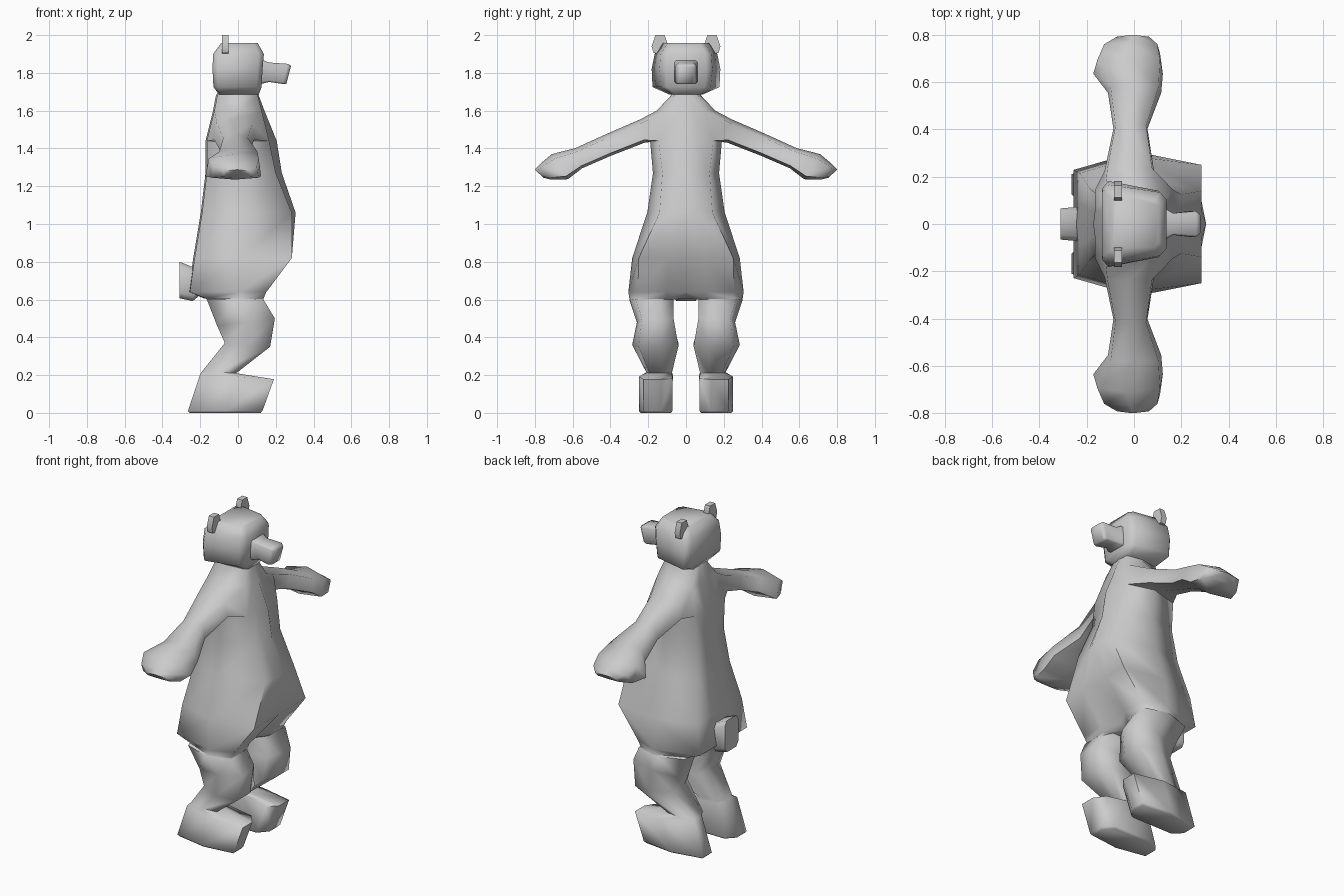
import bpy, bmesh, math

if "Cube" in bpy.data.objects:
    bpy.data.objects.remove(bpy.data.objects["Cube"])

fur = bpy.data.materials.new("grey_fur")
fur.diffuse_color = (0.6, 0.6, 0.6, 1)
fur.use_nodes = True
fur.node_tree.nodes["Principled BSDF"].inputs["Base Color"].default_value = fur.diffuse_color


def skin(bm, loops, skip=()):
    """Bridge successive vertex loops with quads, leaving out centre-plane and skipped faces."""
    n = len(loops[0])
    for r, (a, b) in enumerate(zip(loops, loops[1:])):
        for i in range(n):
            j = (i + 1) % n
            quad = (a[i], a[j], b[j], b[i])
            if (r, i) in skip or all(abs(v.co.y) < 1e-6 for v in quad):
                continue
            bm.faces.new(quad)


def finish(bm, name, mirror=False, merge=False, angle=62):
    bmesh.ops.recalc_face_normals(bm, faces=bm.faces)
    me = bpy.data.meshes.new(name)
    bm.to_mesh(me)
    bm.free()
    me.materials.append(fur)
    ob = bpy.data.objects.new(name, me)
    bpy.context.collection.objects.link(ob)
    if mirror:
        mod = ob.modifiers.new("mirror", 'MIRROR')
        mod.use_axis = (False, True, False)
        mod.use_mirror_merge = merge
    bpy.ops.object.select_all(action='DESELECT')
    bpy.context.view_layer.objects.active = ob
    ob.select_set(True)
    bpy.ops.object.shade_smooth_by_angle(angle=math.radians(angle))


def loft(name, rings, mirror=False, angle=62):
    """Closed tube through rings with capped ends."""
    bm = bmesh.new()
    loops = [[bm.verts.new(p) for p in ring] for ring in rings]
    skin(bm, loops)
    bm.faces.new(loops[0])
    bm.faces.new(loops[-1])
    finish(bm, name, mirror, angle=angle)


def octagon(u0, u1, v0, v1, c=0.25):
    """Chamfered rectangle as eight 2D points."""
    du, dv = (u1 - u0) * c, (v1 - v0) * c
    return [(u0 + du, v0), (u1 - du, v0), (u1, v0 + dv), (u1, v1 - dv),
            (u1 - du, v1), (u0 + du, v1), (u0, v1 - dv), (u0, v0 + dv)]


def half_ring(zb, zf, xb, xf, yin, w, wb, wf, xm, xcb, xcf):
    """One side of a section: inner edge at yin, widest (w) at xm,
    half widths wb and wf at back and front, inner corners at xcb and xcf."""
    pts = [(xcf, yin), (xf, yin + 0.4 * (wf - yin)), (xf, wf), (xm, w),
           (xb, wb), (xb, yin + 0.4 * (wb - yin)), (xcb, yin), (xm, yin)]
    return [(x, y, zb + (zf - zb) * (x - xb) / (xf - xb)) for x, y in pts]


def torso_ring(z, xb, xf, w, wf, xc):
    """Torso section; xc is the front at the centre line."""
    return half_ring(z, z, xb, xf, 0, w, 0.75 * w, wf, 0.01, xb - 0.007, xc)


def leg_ring(zb, zf, xb, xf, y0, y1):
    """Leg section between y0 and y1, tilted from zb at the back to zf at the front."""
    d, w = xf - xb, y1 - y0
    return half_ring(zb, zf, xb, xf, y0, y1, y0 + 0.78 * w, y0 + 0.86 * w,
                     xb + 0.5 * d, xb + 0.13 * d, xf - 0.13 * d)


# Neck, shoulders, belly and hips
rings = [torso_ring(*r) for r in [
    (1.73, -0.08, 0.09, 0.08, 0.06, 0.10),
    (1.68, -0.11, 0.105, 0.08, 0.06, 0.11),
    (1.60, -0.125, 0.125, 0.155, 0.10, 0.14),
    (1.44, -0.165, 0.165, 0.19, 0.145, 0.205),
    (1.27, -0.165, 0.20, 0.175, 0.125, 0.232),
    (1.06, -0.19, 0.285, 0.205, 0.14, 0.305),
    (0.82, -0.23, 0.285, 0.285, 0.25, 0.285),
    (0.64, -0.255, 0.15, 0.305, 0.255, 0.09),
    (0.605, -0.17, 0.135, 0.30, 0.25, 0.06)]]
# Thigh, knee, ankle and foot
rings += [leg_ring(*r) for r in [
    (0.60, 0.60, -0.165, 0.135, 0.066, 0.30),
    (0.46, 0.50, -0.11, 0.195, 0.065, 0.26),
    (0.37, 0.35, -0.07, 0.17, 0.04, 0.285),
    (0.22, 0.21, -0.19, -0.01, 0.075, 0.21),
    (0.205, 0.178, -0.20, 0.19, 0.07, 0.25),
    (0.01, 0.012, -0.265, 0.13, 0.072, 0.25),
    (0.0, 0.0, -0.255, 0.12, 0.08, 0.24)]]
bm = bmesh.new()
loops = [[bm.verts.new(p) for p in r] for r in rings]
skin(bm, loops, skip={(2, 2), (2, 3)})      # shoulder opening
bm.faces.new(loops[0])
bm.faces.new(loops[-1])

# Arm and mitten hand grown from the shoulder opening
arm = [[loops[2][i] for i in (2, 3, 4)] + [loops[3][i] for i in (4, 3, 2)]]
for yt, yb, xb, xf, z0, z1 in [(0.24, 0.22, -0.125, 0.085, 1.43, 1.555),
                               (0.42, 0.40, -0.087, 0.057, 1.36, 1.477),
                               (0.585, 0.55, -0.11, 0.115, 1.295, 1.402),
                               (0.71, 0.625, -0.172, 0.122, 1.237, 1.37),
                               (0.77, 0.715, -0.14, 0.11, 1.235, 1.32),
                               (0.80, 0.755, -0.08, 0.07, 1.245, 1.288)]:
    h, xm = z1 - z0, (xb + xf) / 2
    pts = [(xf * 0.9, z1 - 0.18 * h), (xm, z1), (xb * 0.9, z1 - 0.18 * h),
           (xb, z0 + 0.12 * h), (xm, z0), (xf, z0 + 0.12 * h)]
    arm.append([bm.verts.new((x, yb + (yt - yb) * (z - z0) / h, z)) for x, z in pts])
skin(bm, arm)
bm.faces.new(arm[-1])
finish(bm, "body", True, True, 80)

# Head, wider at the back than the face
head = []
for z, xb, xf, wb, wf in [(1.685, -0.10, 0.11, 0.09, 0.07), (1.725, -0.13, 0.125, 0.183, 0.125),
                          (1.82, -0.135, 0.13, 0.187, 0.135), (1.90, -0.132, 0.137, 0.17, 0.13),
                          (1.957, -0.09, 0.105, 0.13, 0.095)]:
    head.append([(xb + (xf - xb) * u, v * (wb + (wf - wb) * u), z)
                 for u, v in octagon(0, 1, -1, 1, 0.1)])
loft("head", head, angle=75)

# Snout, flared where it meets the face
loft("snout", [[(x + (z - z0) * s, y, z) for y, z in octagon(-w, w, z0, z1, 0.08)]
               for x, w, z0, z1, s in [(0.10, 0.062, 1.745, 1.865, 0),
                                       (0.138, 0.062, 1.745, 1.865, 0),
                                       (0.165, 0.046, 1.752, 1.855, 0),
                                       (0.235, 0.055, 1.742, 1.848, 0.26),
                                       (0.256, 0.042, 1.742, 1.838, 0.26)]])

# Ears
ear = [(0.115, 1.90), (0.172, 1.905), (0.182, 1.94), (0.162, 2.0), (0.113, 2.0), (0.095, 1.945)]
loft("ears", [[(x, y, z) for y, z in ear] for x in (-0.085, -0.05)], True)

# Tail stub
loft("tail", [[(x, y, z) for y, z in octagon(-w, w, z0, z1, 0.15)]
              for x, w, z0, z1 in [(-0.18, 0.05, 0.64, 0.73), (-0.24, 0.072, 0.592, 0.772),
                                   (-0.31, 0.066, 0.607, 0.80)]])
